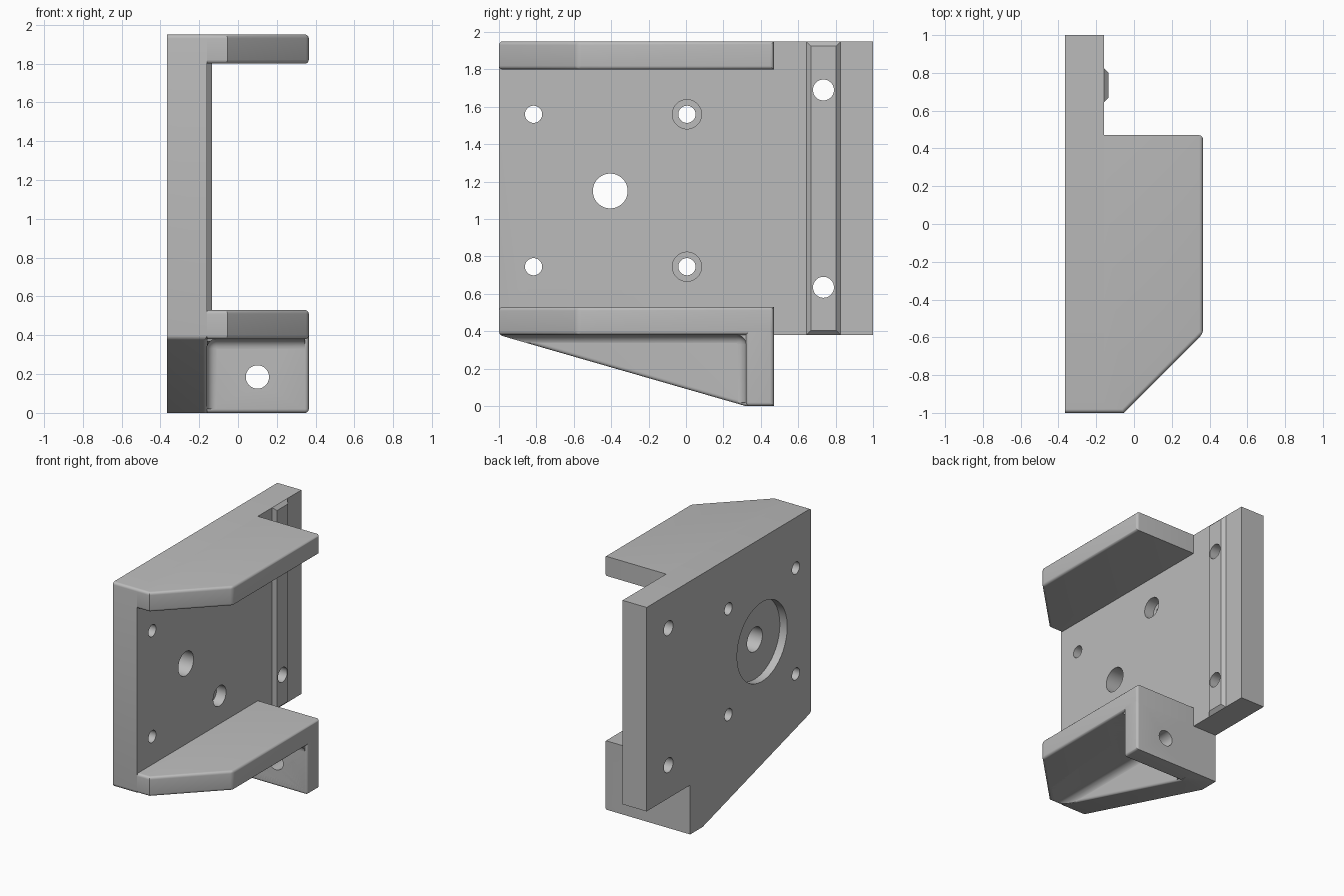
import bpy, bmesh, math
from mathutils import Vector, Matrix

if "Cube" in bpy.data.objects:
    bpy.data.objects.remove(bpy.data.objects["Cube"])

# Main levels shared by the parts
BACK, FACE, OUTER = -0.365, -0.16, 0.365
FRONT, REAR, STEP, WALL = -1.0, 1.0, 0.47, 0.32
LOW, TOP, THICK = 0.38, 1.95, 0.15
ROUND = 0.02

grey = bpy.data.materials.new("plain grey")
grey.use_nodes = True
grey.diffuse_color = (0.5, 0.5, 0.5, 1)
grey.node_tree.nodes["Principled BSDF"].inputs["Base Color"].default_value = (0.5, 0.5, 0.5, 1)


def near(a, b):
    return abs(a - b) < 0.004


def make_object(name, bm):
    bmesh.ops.recalc_face_normals(bm, faces=bm.faces[:])
    mesh = bpy.data.meshes.new(name)
    bm.to_mesh(mesh)
    bm.free()
    obj = bpy.data.objects.new(name, mesh)
    bpy.context.collection.objects.link(obj)
    mesh.materials.append(grey)
    return obj


def prism(outline, axis, lo, hi):
    """Extrude a closed 2D outline along x or z."""
    bm = bmesh.new()
    place = (lambda a, b, h: (h, a, b)) if axis == "x" else (lambda a, b, h: (a, b, h))
    face = bm.faces.new([bm.verts.new(place(a, b, lo)) for a, b in outline])
    new = bmesh.ops.extrude_face_region(bm, geom=[face])["geom"]
    move = Vector(place(0, 0, hi - lo))
    bmesh.ops.translate(bm, vec=move, verts=[v for v in new if isinstance(v, bmesh.types.BMVert)])
    bmesh.ops.recalc_face_normals(bm, faces=bm.faces[:])
    return bm


def box(x, y, z):
    return prism([(x[0], y[0]), (x[1], y[0]), (x[1], y[1]), (x[0], y[1])], "z", *z)


def round_edges(bm, rule, width):
    """Round the edges whose midpoint meets the rule."""
    edges = [e for e in bm.edges if rule((e.verts[0].co + e.verts[1].co) / 2)]
    bmesh.ops.bevel(bm, geom=edges, offset=width, segments=5, profile=0.5,
                    affect="EDGES", clamp_overlap=True)


def cut(targets, bm):
    cutter = make_object("cutter", bm)
    cutter.hide_render = True
    for obj in targets:
        mod = obj.modifiers.new("cut", "BOOLEAN")
        mod.operation, mod.solver, mod.object = "DIFFERENCE", "EXACT", cutter
        bpy.context.view_layer.objects.active = obj
        bpy.ops.object.modifier_apply(modifier=mod.name)
    bpy.data.objects.remove(cutter)


def drill(targets, centre, radius, length, axis="x"):
    bm = bmesh.new()
    turn = Matrix.Rotation(math.pi / 2, 4, "Y" if axis == "x" else "X")
    bmesh.ops.create_cone(bm, cap_ends=True, segments=64, radius1=radius, radius2=radius,
                          depth=length, matrix=Matrix.Translation(centre) @ turn)
    cut(targets, bm)


# Mounting plate with the sloping web below it
bm = prism([(FRONT, LOW), (WALL, 0), (STEP, 0), (STEP, LOW), (REAR, LOW),
            (REAR, TOP), (FRONT, TOP)], "x", BACK, FACE)
round_edges(bm, lambda m: near(m.y, FRONT) and near(m.x, (BACK + FACE) / 2)
            or near(m.x, FACE) and near(m.y, (FRONT + WALL) / 2) and m.z < LOW, ROUND)
plate = make_object("mounting_plate", bm)

# Two flanges with a chamfered front corner
flange_outline = [(FACE, FRONT), (-0.055, FRONT), (OUTER, -0.58), (OUTER, STEP), (FACE, STEP)]
flanges = []
for name, base in (("lower_flange", LOW), ("upper_flange", TOP - THICK)):
    bm = prism(flange_outline, "z", base, base + THICK)
    # the two front edges, the outer edges and the outer rear corner
    round_edges(bm, lambda m: m.x > FACE + 0.01 and (m.y < STEP - 0.01 or near(m.x, OUTER))
                and not (near(m.y, FRONT) and near(m.x, FACE))
                and not (near(m.z, base + THICK / 2) and m.x < OUTER - 0.01), ROUND)
    flanges.append(make_object(name, bm))

# End wall below the lower flange
bm = box((FACE, OUTER), (WALL, STEP), (0, LOW + 0.06))
round_edges(bm, lambda m: (near(m.x, OUTER) and m.z < LOW)
            or (near(m.z, 0) and near(m.y, WALL)), ROUND)
end_wall = make_object("end_wall", bm)

# Inner fillets joining web, wall and lower flange
edge = OUTER - ROUND
bm = prism([(FACE, -0.97), (-0.07, -0.97), (edge, -0.56), (edge, WALL + 0.01),
            (FACE, WALL + 0.01)], "z", ROUND, LOW + 0.01)
sliced = bmesh.ops.bisect_plane(bm, geom=bm.verts[:] + bm.edges[:] + bm.faces[:],
                                plane_co=(0, WALL, 0), plane_no=(0, -LOW, FRONT - WALL),
                                clear_outer=True)
bmesh.ops.holes_fill(bm, edges=[e for e in bm.edges if e.is_boundary], sides=0)
fillets = make_object("inner_fillets", bm)
pocket = box((FACE - 0.001, 1), (-2, WALL), (-1, LOW))
corner = Vector((FACE - 0.001, WALL, LOW))
inner = [e for e in pocket.edges if any((v.co - corner).length < 0.001 for v in e.verts)]
bmesh.ops.bevel(pocket, geom=inner, offset=0.05, segments=6, profile=0.5, affect="EDGES")
cut([fillets], pocket)

# Raised rail with sloped sides and ends
rail_y, rail_z = 0.735, (LOW + TOP) / 2
bm = box((FACE, FACE + 0.025), (rail_y - 0.092, rail_y + 0.092), (LOW, TOP))
for v in bm.verts:
    if v.co.x > FACE + 0.01:
        v.co.y += math.copysign(0.025, rail_y - v.co.y)
        v.co.z += math.copysign(0.025, rail_z - v.co.z)
rail = make_object("raised_rail", bm)

# Small screw holes, two of them counterbored, and the rail holes
for z in (0.745, 1.56):
    for y in (-0.815, 0.005):
        drill([plate], (BACK, y, z), 0.046, 1)
    drill([plate], (FACE, 0.005, z), 0.078, 0.16)
for z in (0.635, 1.69):
    drill([plate, rail], (BACK, rail_y, z), 0.056, 1)

# Large centre hole with a round recess in the back
drill([plate], (BACK, -0.405, 1.15), 0.093, 1)
drill([plate], (BACK, -0.405, 1.15), 0.305, 0.126)

# Hole through the end wall
drill([end_wall, fillets], (0.1, STEP, 0.185), 0.06, 0.6, "y")

# Smooth the rounded edges, keep the corners sharp
bpy.ops.object.select_all(action="DESELECT")
for obj in [plate, end_wall, fillets, rail] + flanges:
    obj.select_set(True)
    bpy.context.view_layer.objects.active = obj
bpy.ops.object.shade_smooth_by_angle(angle=math.radians(30))
